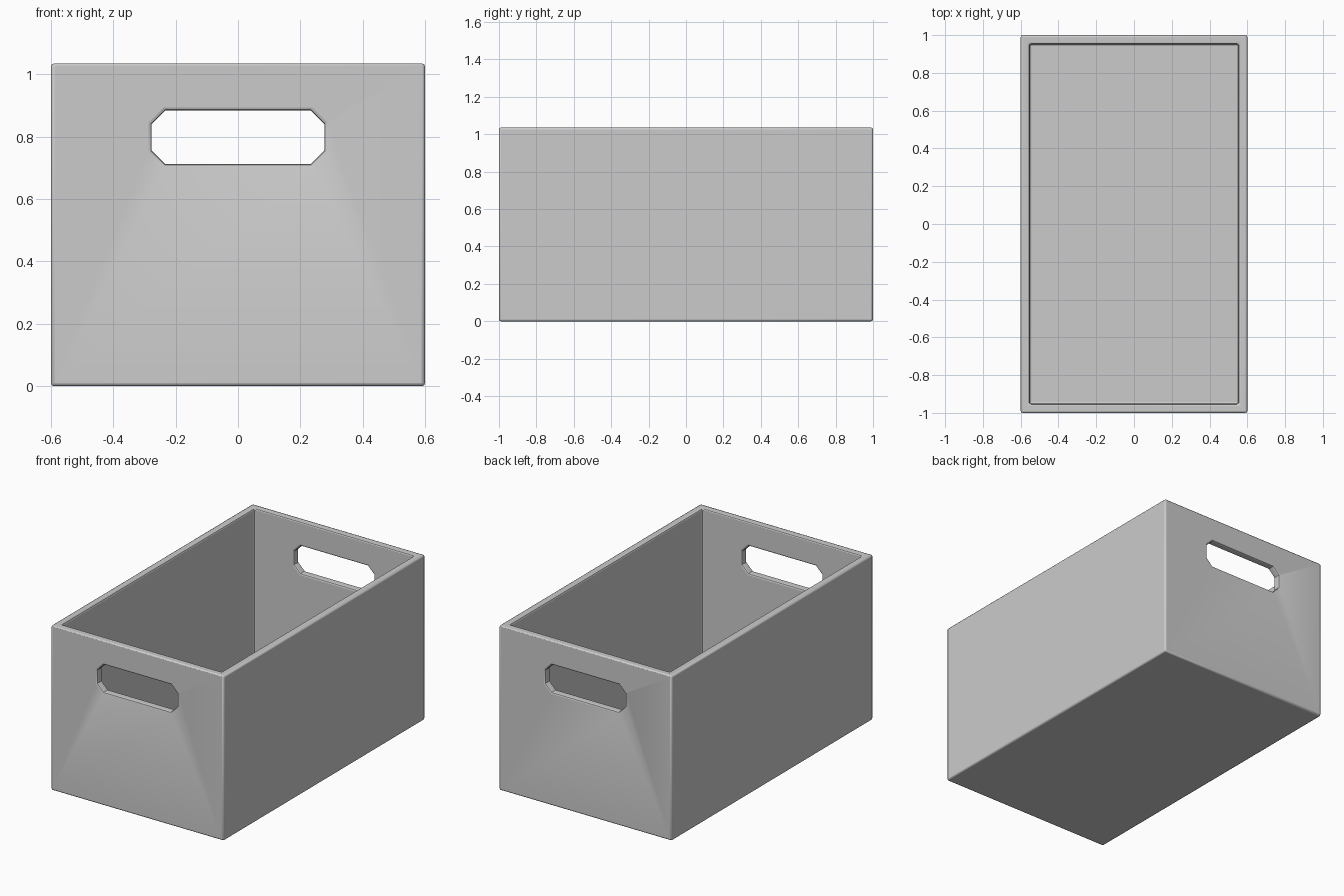
import bpy
import bmesh
from mathutils import Vector

if "Cube" in bpy.data.objects:
    bpy.data.objects.remove(bpy.data.objects["Cube"])

W, L, H = 0.6, 1.0, 1.035      # half width, half length, height
WALL = 0.047


def prism(name, profile, direction):
    """Closed solid: a flat outline pushed along a direction."""
    bm = bmesh.new()
    face = bm.faces.new([bm.verts.new(p) for p in profile])
    ext = bmesh.ops.extrude_face_region(bm, geom=[face])
    moved = [g for g in ext["geom"] if isinstance(g, bmesh.types.BMVert)]
    bmesh.ops.translate(bm, verts=moved, vec=Vector(direction))
    bmesh.ops.recalc_face_normals(bm, faces=bm.faces)
    mesh = bpy.data.meshes.new(name)
    bm.to_mesh(mesh)
    bm.free()
    obj = bpy.data.objects.new(name, mesh)
    bpy.context.collection.objects.link(obj)
    return obj


def rectangle(hx, hy, z):
    return [(-hx, -hy, z), (hx, -hy, z), (hx, hy, z), (-hx, hy, z)]


def cut(target, cutter):
    mod = target.modifiers.new("cut_" + cutter.name, 'BOOLEAN')
    mod.operation = 'DIFFERENCE'
    mod.solver = 'EXACT'
    mod.object = cutter
    cutter.hide_render = True
    cutter.hide_set(True)


# Crate body
crate = prism("storage_crate", rectangle(W, L, 0), (0, 0, H))

# Hollow interior
cut(crate, prism("cavity_cutter", rectangle(W - WALL, L - WALL, WALL), (0, 0, H)))

# Octagonal hand holes through both end walls
x, c, z0, z1 = 0.277, 0.044, 0.712, 0.884
outline = [(-x + c, z0), (x - c, z0), (x, z0 + c), (x, z1 - c),
           (x - c, z1), (-x + c, z1), (-x, z1 - c), (-x, z0 + c)]
cut(crate, prism("handle_cutter", [(px, -1.2, pz) for px, pz in outline], (0, 2.4, 0)))

# Softened edges on every right-angled corner
bevel = crate.modifiers.new("soft_edges", 'BEVEL')
bevel.width = 0.01
bevel.segments = 2
bevel.limit_method = 'ANGLE'
bevel.angle_limit = 1.0

# Smooth shading that keeps the real corners crisp
bpy.context.view_layer.objects.active = crate
crate.select_set(True)
bpy.ops.object.shade_smooth_by_angle()
